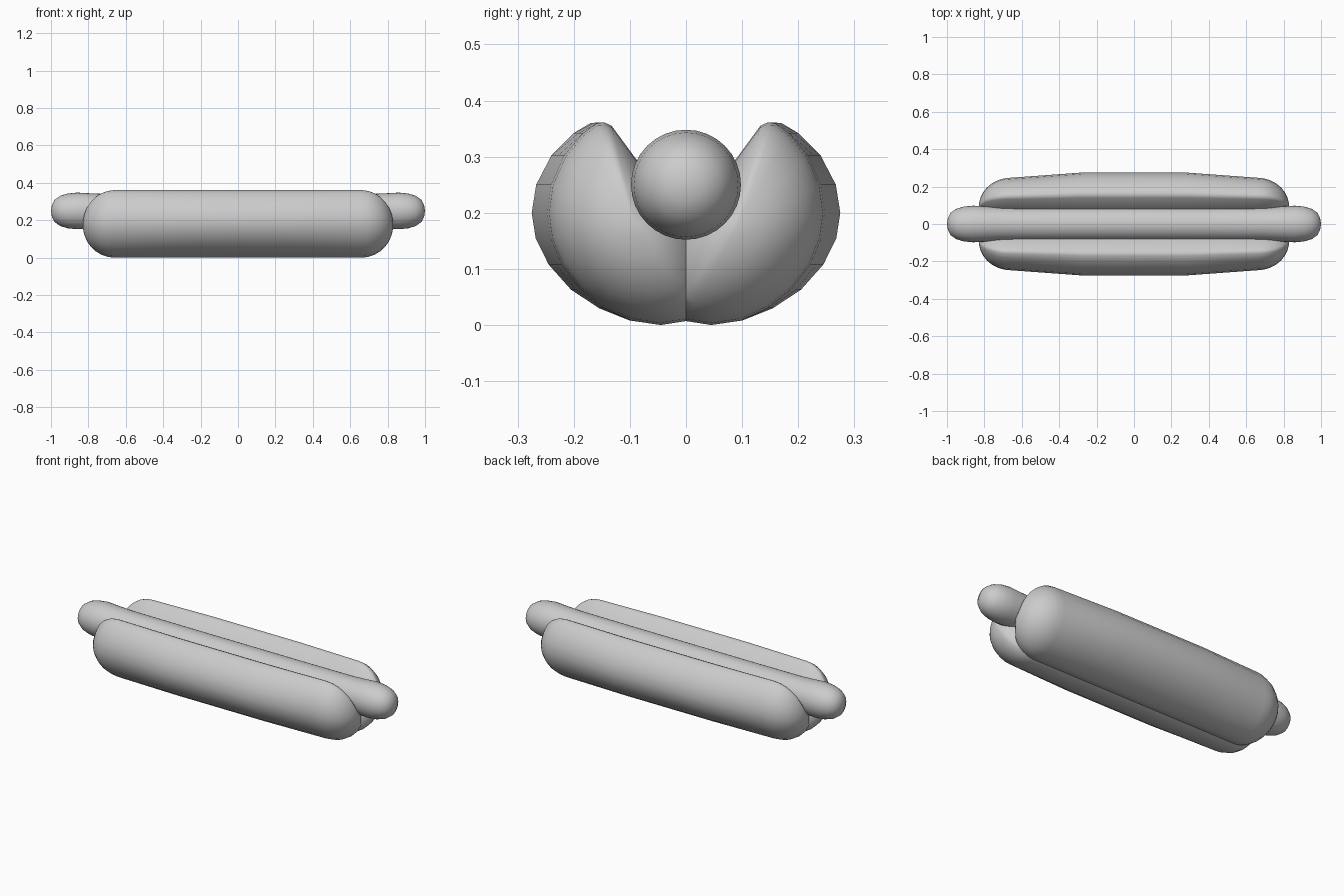
import bpy, bmesh, math

if "Cube" in bpy.data.objects:
    bpy.data.objects.remove(bpy.data.objects["Cube"])


def loft(name, rings, start_tip, end_tip):
    """Skin a list of equal-length rings and close both ends to a tip point."""
    bm = bmesh.new()
    loops = [[bm.verts.new(p) for p in ring] for ring in rings]
    n = len(loops[0])
    for a, b in zip(loops, loops[1:]):
        for i in range(n):
            j = (i + 1) % n
            bm.faces.new((a[i], a[j], b[j], b[i]))
    for loop, tip in ((loops[0], start_tip), (loops[-1], end_tip)):
        v = bm.verts.new(tip)
        for i in range(n):
            bm.faces.new((loop[i], loop[(i + 1) % n], v))
    bmesh.ops.recalc_face_normals(bm, faces=bm.faces)
    mesh = bpy.data.meshes.new(name)
    bm.to_mesh(mesh)
    bm.free()
    obj = bpy.data.objects.new(name, mesh)
    bpy.context.collection.objects.link(obj)
    bpy.ops.object.select_all(action='DESELECT')
    obj.select_set(True)
    bpy.context.view_layer.objects.active = obj
    bpy.ops.object.shade_smooth_by_angle(angle=math.radians(45))
    return obj


# Bun half: cross-section (y, z), slightly bulged in the middle, domed ends
section = [(-0.03, 0.03), (0.0, 0.007), (0.045, 0.0), (0.10, 0.008), (0.155, 0.03),
           (0.205, 0.063), (0.245, 0.108), (0.268, 0.155), (0.275, 0.2), (0.267, 0.25),
           (0.24, 0.302), (0.20, 0.342), (0.17, 0.36), (0.155, 0.361), (0.14, 0.355),
           (0.09, 0.297), (0.02, 0.215), (-0.03, 0.15)]
cy, cz = 0.09, 0.175
stations = [(0.0, 1.0), (0.28, 1.0), (0.48, 1.0), (0.66, 1.0)]
stations += [(0.66 + 0.17 * math.sin(t), math.cos(t))
             for t in (math.radians(a) for a in range(12, 85, 12))]
stations = [(-x, s) for x, s in reversed(stations[1:])] + stations


def bun_ring(x, s):
    bulge = 1 - 0.15 * max(0, min(1, (abs(x) - 0.28) / 0.38))
    return [(x, cy + (y - cy) * s * (bulge if y > cy else 1), cz + (z - cz) * s)
            for y, z in section]


bun = loft("bun_halves", [bun_ring(x, s) for x, s in stations],
           (-0.83, cy, cz), (0.83, cy, cz))
bun.modifiers.new("Mirror", 'MIRROR').use_axis = (False, True, False)
bun.modifiers["Mirror"].use_clip = False
bun.modifiers["Mirror"].use_mirror_merge = False

# Sausage: turned profile (x, radius) with slightly swollen ends
profile = [(0.0, 0.089), (0.4, 0.089), (0.7, 0.09), (0.79, 0.094), (0.86, 0.098),
           (0.91, 0.093), (0.95, 0.081), (0.98, 0.06), (0.995, 0.032)]
profile = [(-x, r) for x, r in reversed(profile[1:])] + profile
angles = [2 * math.pi * i / 32 for i in range(32)]
loft("sausage", [[(x, r * math.cos(a), 0.25 + r * math.sin(a)) for a in angles]
                 for x, r in profile], (-1, 0, 0.25), (1, 0, 0.25))
